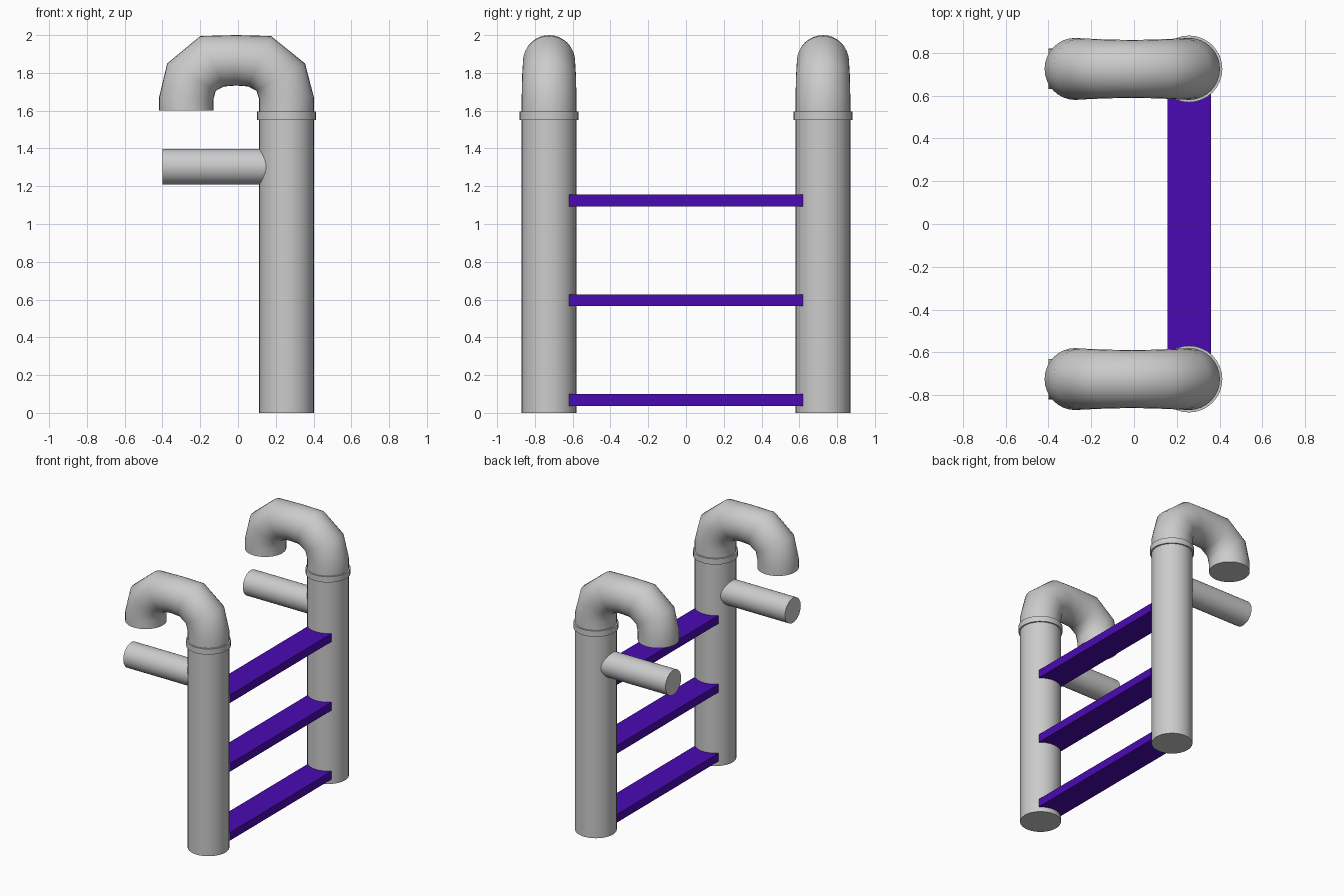
import bpy, bmesh
from math import pi, sin, cos, radians

if "Cube" in bpy.data.objects:
    bpy.data.objects.remove(bpy.data.objects["Cube"])

POST_X, POST_Y, POST_R = 0.257, 0.725, 0.145
SIDES = 32

purple = bpy.data.materials.new("purple")
purple.diffuse_color = (0.07, 0.003, 0.45, 1)
purple.use_nodes = True
purple.node_tree.nodes["Principled BSDF"].inputs["Base Color"].default_value = purple.diffuse_color


def smooth(obj, angle=40):
    bpy.ops.object.select_all(action='DESELECT')
    obj.select_set(True)
    bpy.context.view_layer.objects.active = obj
    bpy.ops.object.shade_smooth_by_angle(angle=radians(angle))


def cylinder(name, loc, r, depth, rot=(0, 0, 0)):
    bpy.ops.mesh.primitive_cylinder_add(vertices=SIDES, radius=r, depth=depth,
                                        location=loc, rotation=rot)
    obj = bpy.context.object
    obj.name = name
    smooth(obj)


# hook rings: outer x, z / inner x, z / half width in y
RINGS = [
    (0.402, 1.59, 0.112, 1.59, 0.145),
    (0.402, 1.67, 0.112, 1.66, 0.145),
    (0.355, 1.85, 0.098, 1.705, 0.143),
    (0.175, 1.995, 0.055, 1.728, 0.138),
    (-0.01, 2.0, -0.01, 1.733, 0.135),
    (-0.20, 1.995, -0.075, 1.728, 0.138),
    (-0.375, 1.85, -0.118, 1.705, 0.143),
    (-0.418, 1.67, -0.13, 1.66, 0.145),
    (-0.418, 1.60, -0.13, 1.60, 0.145),
]


def hook(name, y):
    bm = bmesh.new()
    loops = []
    for ox, oz, ix, iz, w in RINGS:
        loop = []
        for k in range(SIDES):
            a = 2 * pi * k / SIDES
            t = (1 + cos(a)) / 2
            loop.append(bm.verts.new((ix + (ox - ix) * t, y + w * sin(a),
                                      iz + (oz - iz) * t)))
        loops.append(loop)
    for a, b in zip(loops, loops[1:]):
        for k in range(SIDES):
            n = (k + 1) % SIDES
            bm.faces.new((a[k], a[n], b[n], b[k]))
    bm.faces.new(loops[0])
    bm.faces.new(loops[-1])
    bmesh.ops.recalc_face_normals(bm, faces=bm.faces)
    mesh = bpy.data.meshes.new(name)
    bm.to_mesh(mesh)
    bm.free()
    obj = bpy.data.objects.new(name, mesh)
    bpy.context.collection.objects.link(obj)
    smooth(obj, 60)


# two uprights, each with collar, hooked top and handle
for side, s in (("front", -1), ("back", 1)):
    y = s * POST_Y
    cylinder(side + "_post", (POST_X, y, 0.795), POST_R, 1.59)
    cylinder(side + "_collar", (POST_X, y, 1.573), 0.156, 0.044)
    hook(side + "_hook", y)
    cylinder(side + "_handle", (-0.115, y, 1.303), 0.095, 0.57, (0, pi / 2, 0))

# three flat rungs
for i, z in enumerate((0.068, 0.597, 1.124)):
    bpy.ops.mesh.primitive_cube_add(size=1, location=(0.259, 0, z))
    rung = bpy.context.object
    rung.name = f"rung_{i + 1}"
    rung.scale = (0.204, 1.24, 0.062)
    rung.data.materials.append(purple)
